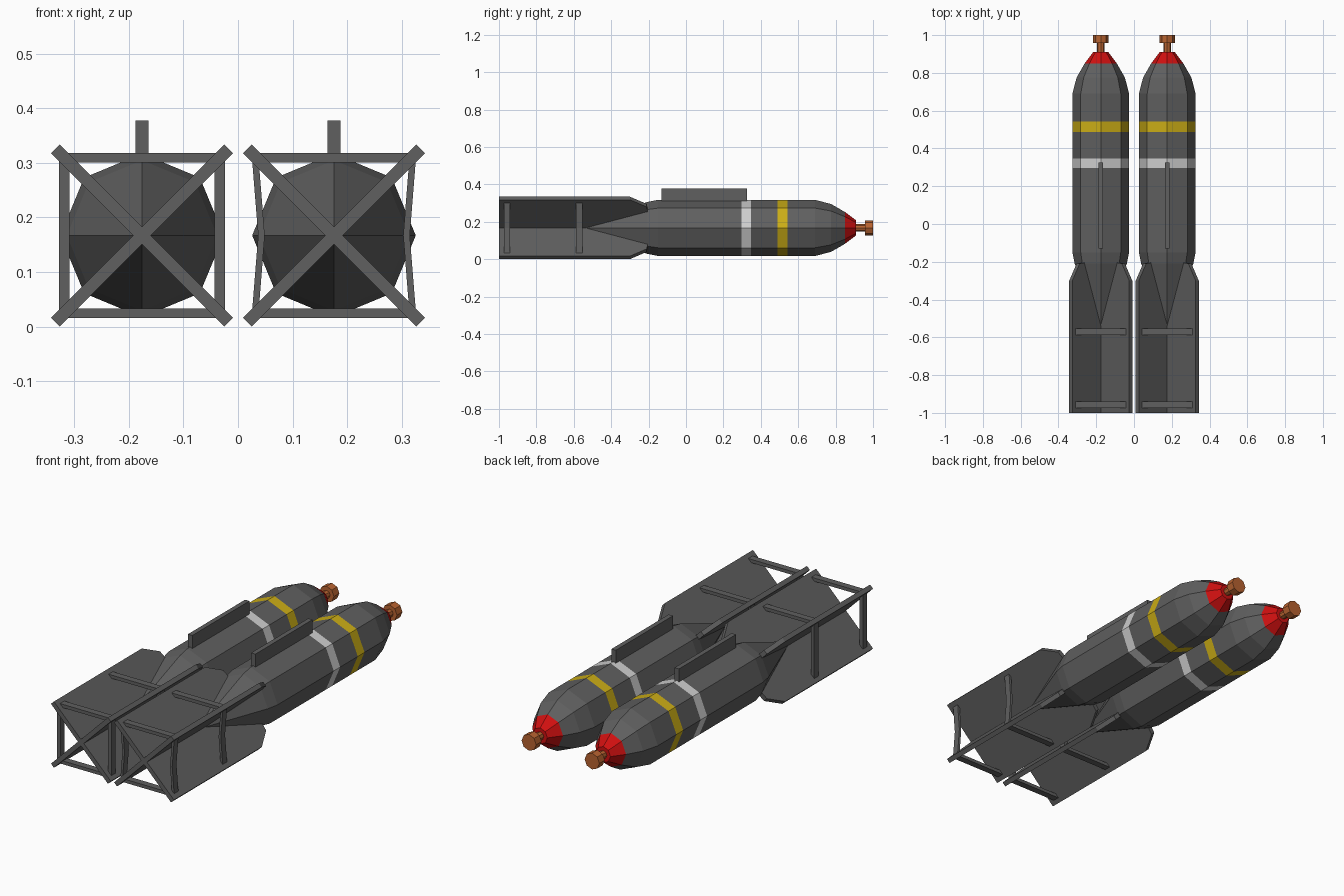
import bpy, bmesh, math
from mathutils import Matrix, Vector

cube = bpy.data.objects.get("Cube")
if cube:
    bpy.data.objects.remove(cube)


def material(name, rgb):
    m = bpy.data.materials.new(name)
    m.use_nodes = True
    m.diffuse_color = (*rgb, 1)
    m.node_tree.nodes["Principled BSDF"].inputs["Base Color"].default_value = (*rgb, 1)
    return m


GREY = material("dark grey", (0.115, 0.115, 0.115))
WHITE = material("white band", (0.62, 0.62, 0.62))
YELLOW = material("yellow band", (0.6, 0.42, 0.008))
RED = material("red nose", (0.62, 0.005, 0.005))
COPPER = material("copper", (0.48, 0.125, 0.03))
AXIS_Z = 0.167


def finish(bm, name, mats, x):
    bmesh.ops.recalc_face_normals(bm, faces=bm.faces)
    mesh = bpy.data.meshes.new(name)
    bm.to_mesh(mesh)
    bm.free()
    for m in mats:
        mesh.materials.append(m)
    ob = bpy.data.objects.new(name, mesh)
    ob.location = (x, 0, AXIS_Z)
    bpy.context.collection.objects.link(ob)
    return ob


def lathe(name, profile, mats, x, sides=8):
    """Rings of (y, radius, material of the segment that follows)."""
    bm = bmesh.new()
    rings = []
    for y, r, _ in profile:
        angles = [i * math.tau / sides for i in range(sides)]
        rings.append([bm.verts.new((r * math.cos(a), y, r * math.sin(a))) for a in angles])
    for (_, _, mat), a, b in zip(profile, rings, rings[1:]):
        for i in range(sides):
            j = (i + 1) % sides
            bm.faces.new((a[i], a[j], b[j], b[i])).material_index = mats.index(mat)
    bm.faces.new(rings[0]).material_index = mats.index(profile[0][2])
    bm.faces.new(rings[-1]).material_index = mats.index(profile[-1][2])
    return finish(bm, name, mats, x)


def prism(name, points, offset, x, turn=None):
    """Flat outline extruded by the offset vector."""
    bm = bmesh.new()
    face = bm.faces.new([bm.verts.new(p) for p in points])
    new = bmesh.ops.extrude_face_region(bm, geom=[face])["geom"]
    bmesh.ops.translate(bm, vec=Vector(offset),
                        verts=[v for v in new if isinstance(v, bmesh.types.BMVert)])
    if turn:
        bm.transform(turn)
    return finish(bm, name, [GREY], x)


def box(name, lo, hi, x):
    pts = [(lo[0], lo[1], lo[2]), (hi[0], lo[1], lo[2]),
           (hi[0], lo[1], hi[2]), (lo[0], lo[1], hi[2])]
    return prism(name, pts, (0, hi[1] - lo[1], 0), x)


def build(side, x):
    # Casing with tail cone, painted bands and red nose
    lathe(side + "_casing", [
        (-0.57, 0.004, GREY), (-0.21, 0.138, GREY), (-0.15, 0.15, GREY),
        (0.297, 0.15, WHITE), (0.348, 0.15, GREY), (0.488, 0.15, YELLOW),
        (0.542, 0.15, GREY), (0.69, 0.15, GREY), (0.775, 0.128, GREY),
        (0.85, 0.085, RED), (0.91, 0.04, RED)],
        [GREY, WHITE, YELLOW, RED], x)

    # Fuze stem and head
    lathe(side + "_fuze", [
        (0.9, 0.02, COPPER), (0.957, 0.02, COPPER),
        (0.957, 0.041, COPPER), (1.0, 0.041, COPPER)], [COPPER], x)

    # Carrying rail on top
    box(side + "_rail", (-0.012, -0.13, 0.12), (0.012, 0.325, 0.211), x)

    # Crossed tail fins
    half = [(-1, 0.2245), (-0.3, 0.2245), (-0.21, 0.17), (-0.2, 0.1)]
    outline = half + [(y, -r) for y, r in reversed(half)]
    for label, angle in (("rising", 45), ("falling", -45)):
        prism(side + "_" + label + "_fin", [(-0.0115, y, r) for y, r in outline],
              (0.023, 0, 0), x, Matrix.Rotation(math.radians(angle), 4, "Y"))

    # Braces between the fin edges, front and middle of the tail
    for place, y in (("rear", -0.957), ("middle", -0.57)):
        for s, horizontal, upright in ((1, "top", "left"), (-1, "bottom", "right")):
            z = sorted((s * 0.134, s * 0.151))
            box(f"{side}_{place}_{horizontal}_brace",
                (-0.14, y - 0.017, z[0]), (0.14, y + 0.017, z[1]), x)
            name = f"{side}_{place}_{upright}_brace"
            if side == "right":
                w = sorted((s * 0.133, s * 0.152))
                box(name, (w[0], y - 0.017, -0.137), (w[1], y + 0.017, 0.137), x)
            else:
                # Slim upright, bowed slightly inwards
                edge = [(0.15, -0.137), (0.139, 0), (0.15, 0.137)]
                pts = edge + [(px - 0.012, pz) for px, pz in reversed(edge)]
                prism(name, [(s * px, y - 0.017, pz) for px, pz in pts], (0, 0.034, 0), x)


build("right", -0.176)
build("left", 0.176)
